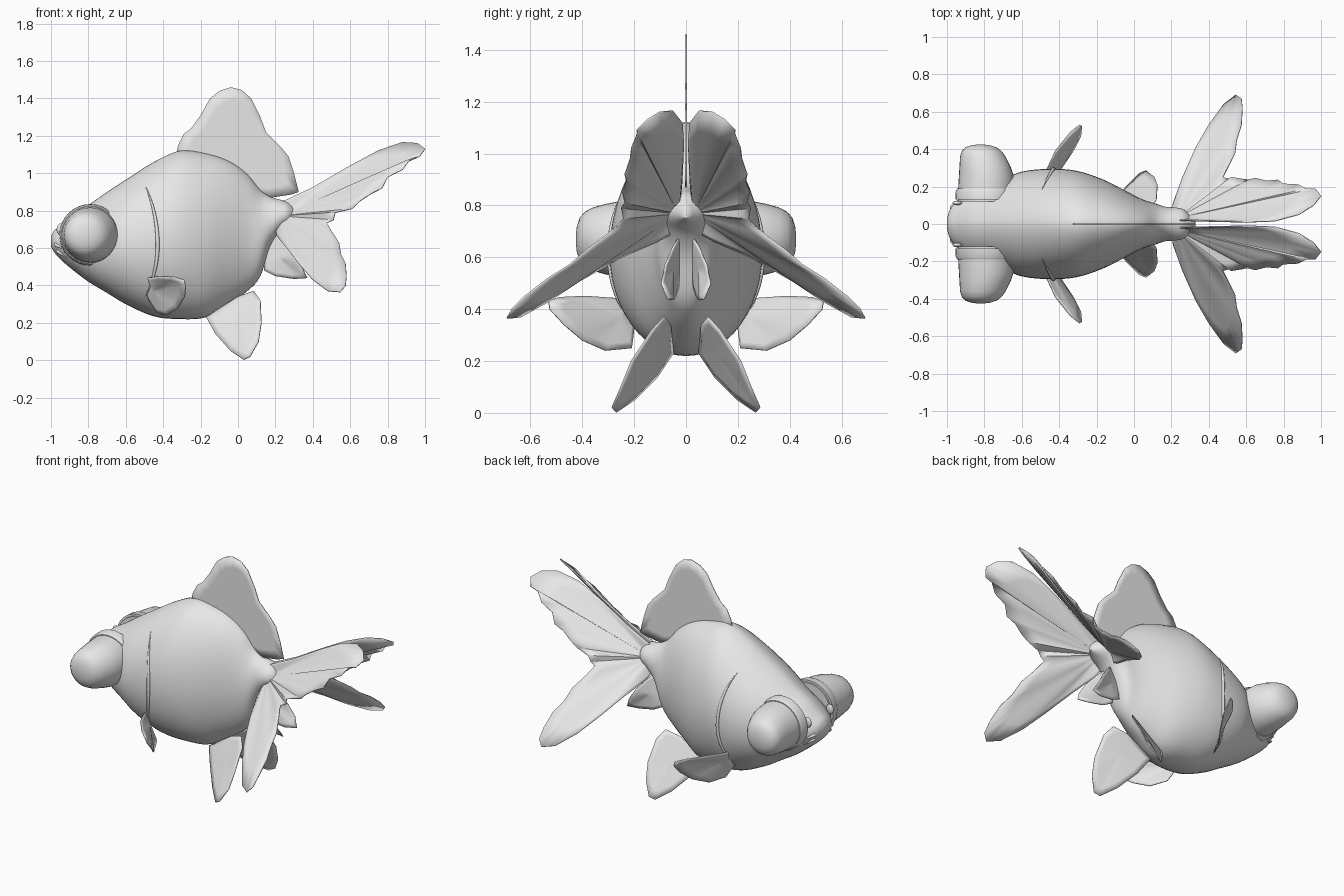
import bpy
import bmesh
import math
from mathutils import Vector

cube = bpy.data.objects.get("Cube")
if cube:
    bpy.data.objects.remove(cube, do_unlink=True)

grey = bpy.data.materials.new("pale_grey")
grey.use_nodes = True
grey.diffuse_color = (0.8, 0.8, 0.8, 1)
grey.node_tree.nodes["Principled BSDF"].inputs["Base Color"].default_value = (0.8, 0.8, 0.8, 1)


def finish(name, bm, mirrored=False, thickness=0, angle=50):
    """Turn a bmesh into a smooth object, optionally thickened and mirrored across y."""
    bmesh.ops.recalc_face_normals(bm, faces=bm.faces)
    mesh = bpy.data.meshes.new(name)
    bm.to_mesh(mesh)
    bm.free()
    mesh.materials.append(grey)
    obj = bpy.data.objects.new(name, mesh)
    bpy.context.collection.objects.link(obj)
    bpy.ops.object.select_all(action="DESELECT")
    obj.select_set(True)
    bpy.context.view_layer.objects.active = obj
    bpy.ops.object.shade_smooth_by_angle(angle=math.radians(angle))
    if thickness:
        solid = obj.modifiers.new("thickness", "SOLIDIFY")
        solid.thickness = thickness
        solid.offset = 0
    if mirrored:
        mirror = obj.modifiers.new("mirror", "MIRROR")
        mirror.use_axis = (False, True, False)
        mirror.use_mirror_merge = False
    return obj


def loft(name, rings, mirrored=False):
    """Skin a list of equal closed rings and cap both ends."""
    bm = bmesh.new()
    rows = [[bm.verts.new(p) for p in ring] for ring in rings]
    for a, b in zip(rows, rows[1:]):
        for i in range(len(a)):
            j = (i + 1) % len(a)
            bm.faces.new((a[i], a[j], b[j], b[i]))
    bm.faces.new(rows[0])
    bm.faces.new(rows[-1])
    return finish(name, bm, mirrored)


def fin(name, root, outline, mirrored=True):
    """Thin membrane spreading from a root point to a closed outline."""
    bm = bmesh.new()
    root = Vector(root)
    centre = bm.verts.new(root)
    steps = 5
    rows = [[bm.verts.new(root.lerp(Vector(p), k / steps)) for p in outline]
            for k in range(1, steps + 1)]
    for i in range(len(outline)):
        j = (i + 1) % len(outline)
        bm.faces.new((centre, rows[0][i], rows[0][j]))
        for a, b in zip(rows, rows[1:]):
            bm.faces.new((a[i], b[i], b[j], a[j]))
    return finish(name, bm, mirrored, thickness=0.006)


def tube(name, points, radius, mirrored=False):
    """Slim round strip along a path, tapered at its ends."""
    rings = []
    for i, p in enumerate(points):
        ahead = points[min(i + 1, len(points) - 1)] - points[max(i - 1, 0)]
        side = ahead.orthogonal().normalized() if i == 0 else ahead.cross(up).normalized()
        up = side.cross(ahead).normalized()
        r = radius * (0.15 + math.sin(math.pi * i / (len(points) - 1)))
        rings.append([p + r * (side * math.cos(a) + up * math.sin(a))
                      for a in [k * math.tau / 8 for k in range(8)]])
    return loft(name, rings, mirrored)


# Body stations: x, top z, bottom z, half width
STATIONS = [
    (-1.0, .66, .61, .03), (-.985, .69, .58, .075), (-.95, .72, .54, .12),
    (-.88, .78, .48, .17), (-.8, .83, .42, .2), (-.7, .9, .36, .24),
    (-.6, .965, .3, .28), (-.45, 1.06, .235, .295), (-.31, 1.12, .22, .285),
    (-.17, 1.105, .23, .24), (-.05, 1.065, .3, .18), (.05, .995, .37, .13),
    (.12, .91, .45, .108), (.17, .875, .6, .092), (.22, .86, .68, .088),
    (.27, .845, .72, .075), (.33, .79, .75, .01),
]


def station(x):
    """Smoothly interpolated body station at x."""
    s = STATIONS
    i = max(k for k in range(len(s) - 1) if s[k][0] <= x)
    h = s[i + 1][0] - s[i][0]
    t = (x - s[i][0]) / h

    def slope(k, c):
        a, b = s[max(k - 1, 0)], s[min(k + 1, len(s) - 1)]
        return (b[c] - a[c]) / (b[0] - a[0])

    return [s[i][c] * (2 * t**3 - 3 * t**2 + 1) + s[i + 1][c] * (3 * t**2 - 2 * t**3)
            + h * slope(i, c) * (t**3 - 2 * t**2 + t) + h * slope(i + 1, c) * (t**3 - t**2)
            for c in (1, 2, 3)]


def skin(x, angle):
    """Point on the body: egg section with a narrower back."""
    top, bottom, width = station(x)
    mid = bottom + 0.46 * (top - bottom)
    c, s = math.cos(angle), math.sin(angle)
    y = width * math.copysign(abs(c) ** (1.2 if s > 0 else 0.95), c)
    return Vector((x, y, mid + s * (top - mid if s > 0 else mid - bottom)))


xs = []
for a, b in zip(STATIONS, STATIONS[1:]):
    xs += [a[0] + (b[0] - a[0]) * k / 4 for k in range(4)]
xs.append(STATIONS[-1][0] - 0.0001)
loft("body", [[skin(x, k * math.tau / 48) for k in range(48)] for x in xs])

# Bulging eyes: distance from the midline, radius, x of the centre
EYE = [(.12, .152, -.79), (.19, .15, -.79), (.26, .146, -.79), (.31, .136, -.797),
       (.36, .122, -.808), (.39, .106, -.814), (.41, .083, -.818),
       (.421, .05, -.82), (.425, .015, -.82)]
ring = [k * math.tau / 32 for k in range(32)]
loft("eyes", [[(x + r * math.cos(a), y, .67 + r * math.sin(a)) for a in ring]
              for y, r, x in EYE], True)

# Soft socket folds around the eyes
loft("eye_sockets", [[(-.79 + r * math.cos(a), y, .67 + r * math.sin(a)) for a in ring]
                     for y, r in ((.13, .165), (.175, .163), (.19, .155), (.19, .14))], True)

# Gill cover edges
gill = []
for k in range(17):
    a = math.radians(48 - 6 * k)
    gill.append(skin(-.43 - .1 * math.sin(a * 1.1) ** 2, a))
tube("gill_edges", gill, 0.009, True)

# Lips and nostril flaps
for name, x, drop in (("upper_lip", -.975, -.15), ("lower_lip", -.965, -.6)):
    tube(name, [skin(x + .05 * (k / 6) ** 2, drop - .1 * abs(k / 6)) if k >= 0 else
                skin(x + .05 * (k / 6) ** 2, math.pi - drop + .1 * abs(k / 6))
                for k in range(-6, 7) if k], 0.009)

bm = bmesh.new()
bmesh.ops.create_uvsphere(bm, u_segments=16, v_segments=10, radius=1)
for v in bm.verts:
    v.co = Vector((-.945, .112, .7)) + Vector((v.co.x * .025, v.co.y * .012, v.co.z * .032))
finish("nostril_flaps", bm, True)

# Back fin, upright on the midline
DORSAL = [(-.33, 1.1), (-.32, 1.15), (-.29, 1.21), (-.25, 1.24), (-.2, 1.31), (-.15, 1.4),
          (-.1, 1.44), (-.04, 1.46), (.02, 1.445), (.07, 1.4), (.12, 1.3), (.15, 1.22),
          (.23, 1.14), (.27, 1.09), (.3, 1.0), (.325, .9), (.28, .885), (.18, .87),
          (.1, .89), (-.05, 1.0), (-.2, 1.06)]
fin("dorsal_fin", (.03, 0, 1.12), [(x, 0, z) for x, z in DORSAL], False)

# Paired tail fins: upper lobe, scalloped rear edge, lower lobe
TAIL = [(.22, .02, .84), (.4, .015, .925), (.6, .01, 1.04), (.75, .015, 1.12),
        (.88, .05, 1.165), (.96, .1, 1.16), (1.0, .15, 1.13), (.97, .19, 1.09),
        (.92, .19, 1.075), (.88, .21, 1.02), (.8, .215, .98), (.77, .235, .92),
        (.71, .23, .89), (.65, .245, .85), (.61, .235, .81), (.52, .25, .79),
        (.51, .24, .75), (.475, .25, .735), (.5, .3, .69), (.54, .38, .63),
        (.55, .45, .57), (.575, .53, .52), (.58, .62, .45), (.575, .67, .4),
        (.545, .69, .365), (.48, .64, .37), (.4, .53, .43), (.33, .41, .51),
        (.26, .25, .6), (.21, .11, .66), (.2, .04, .7)]
fin("tail_fins", (.23, .03, .77), TAIL)

# Paired side, belly and rear fins
fin("pectoral_fins", (-.45, .25, .37),
    [(-.49, .24, .44), (-.42, .39, .45), (-.34, .49, .445), (-.29, .53, .43),
     (-.28, .525, .4), (-.285, .47, .34), (-.32, .4, .28), (-.38, .31, .24),
     (-.43, .21, .25), (-.48, .2, .33), (-.5, .22, .42)])
fin("pelvic_fins", (0, .12, .23),
    [(-.17, .05, .23), (-.12, .11, .14), (-.04, .2, .05), (.03, .27, .003),
     (.065, .285, .02), (.11, .25, .1), (.125, .21, .2), (.12, .13, .32),
     (.085, .085, .37), (0, .06, .34)])
fin("anal_fins", (.22, .05, .55),
    [(.14, .02, .6), (.14, .03, .48), (.2, .04, .45), (.3, .05, .435), (.37, .07, .44),
     (.34, .095, .5), (.3, .08, .57), (.24, .05, .64), (.19, .02, .69)])
